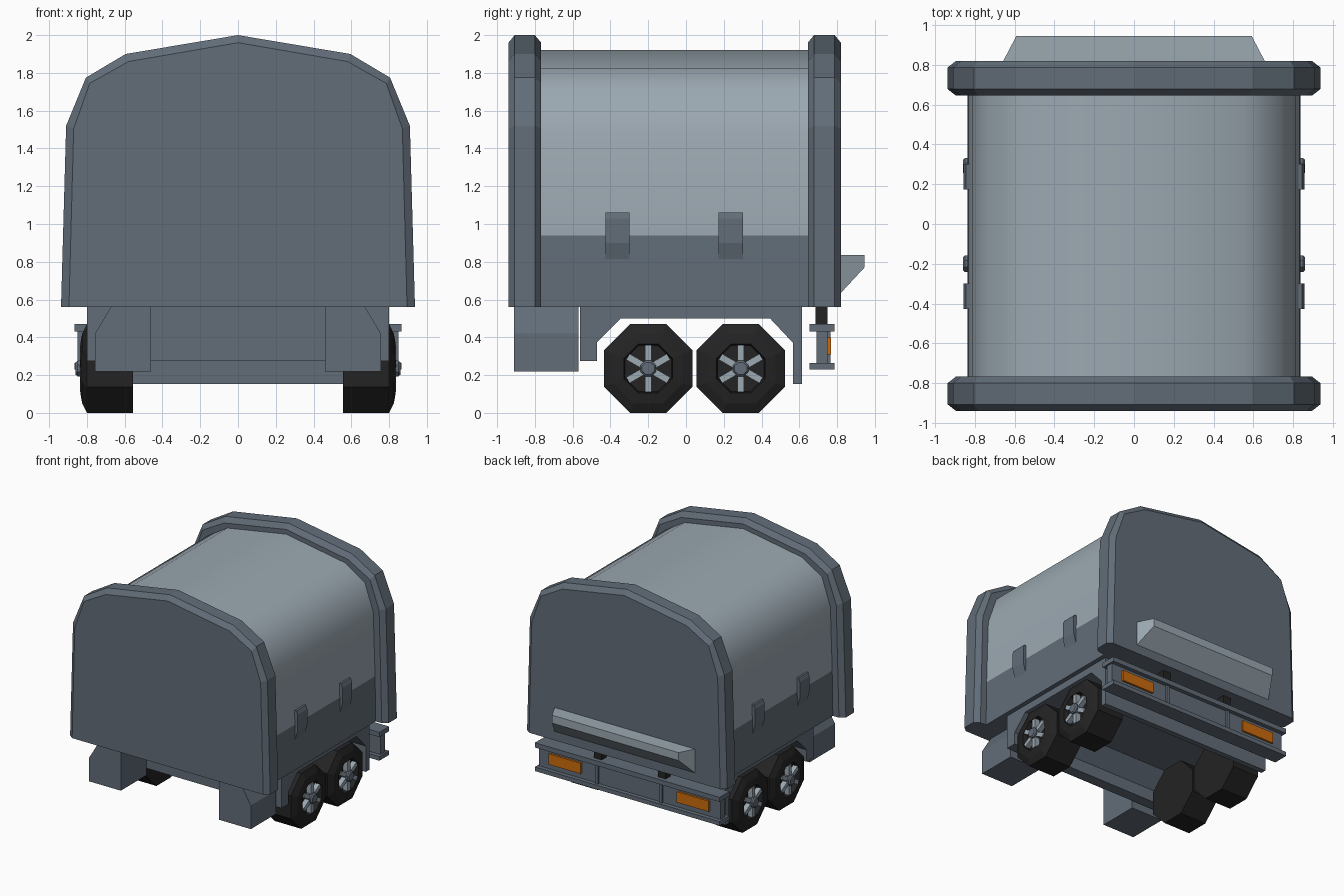
import bpy, bmesh, math
from mathutils import Matrix

if "Cube" in bpy.data.objects:
    bpy.data.objects.remove(bpy.data.objects["Cube"])


def material(name, r, g, b):
    m = bpy.data.materials.new(name)
    m.diffuse_color = (r, g, b, 1)
    m.use_nodes = True
    m.node_tree.nodes["Principled BSDF"].inputs["Base Color"].default_value = m.diffuse_color
    return m


SHELL = material("pale grey shell", 0.328, 0.392, 0.440)
FRAME = material("slate grey", 0.122, 0.153, 0.188)
RUBBER = material("black rubber", 0.017, 0.017, 0.017)
AMBER = material("amber lamp", 0.60, 0.15, 0.004)


def finish(bm, name, *mats):
    bmesh.ops.recalc_face_normals(bm, faces=bm.faces)
    me = bpy.data.meshes.new(name)
    bm.to_mesh(me)
    bm.free()
    ob = bpy.data.objects.new(name, me)
    bpy.context.collection.objects.link(ob)
    for m in mats:
        me.materials.append(m)
    return ob


def loft(name, rings, *mats, caps=True):
    """Join equal-length closed rings of 3D points."""
    bm = bmesh.new()
    loops = [[bm.verts.new(p) for p in ring] for ring in rings]
    n = len(loops[0])
    for a, b in zip(loops, loops[1:]):
        for i in range(n):
            j = (i + 1) % n
            bm.faces.new((a[i], a[j], b[j], b[i]))
    if caps:
        bm.faces.new(loops[0])
        bm.faces.new(loops[-1])
    return finish(bm, name, *mats)


def along_y(name, sections, *mats):
    return loft(name, [[(x, y, z) for x, z in pts] for y, pts in sections], *mats)


def along_x(name, pts, x0, x1, *mats):
    return loft(name, [[(x, y, z) for y, z in pts] for x in (x0, x1)], *mats)


def box(name, x0, x1, y0, y1, z0, z1, mat):
    pts = [(y0, z0), (y1, z0), (y1, z1), (y0, z1)]
    return along_x(name, pts, x0, x1, mat)


def arch(half):
    """Mirror a half profile that ends on the centre line."""
    return half + [(-x, z) for x, z in reversed(half[:-1])]


# End frames: thick bulkheads with chamfered rims
outer = arch([(.937, .56), (.91, 1.52), (.805, 1.775), (.595, 1.90), (0, 2.0)])
inner = arch([(.895, .56), (.87, 1.505), (.785, 1.745), (.58, 1.86), (0, 1.96)])
for name, y0, y1 in (("front_bulkhead", -.94, -.767), ("rear_bulkhead", .645, .82)):
    along_y(name, [(y0, inner), (y0 + .033, outer), (y1 - .033, outer), (y1, inner)], FRAME)

# Rounded shell, darker on its lower skirt
body = arch([(.838, .56), (.832, .94), (.815, 1.48), (.735, 1.71), (.55, 1.825), (0, 1.92)])
shell = along_y("body_shell", [(-.80, body), (.68, body)], SHELL, FRAME)
for p in shell.data.polygons:
    if p.center.z < .93 and abs(p.normal.y) < .5:
        p.material_index = 1
bpy.context.view_layer.objects.active = shell
shell.select_set(True)
bpy.ops.object.shade_smooth_by_angle(angle=math.radians(50))

# Chassis with wheel arch running across the full width
along_x("chassis", [(-.56, .565), (-.56, .275), (-.47, .275), (-.47, .375), (-.345, .50),
                    (.445, .50), (.567, .37), (.567, .152), (.613, .152), (.613, .565)],
        -.80, .80, FRAME)

for s, side in ((1, "right"), (-1, "left")):
    # Front tool boxes with a chamfered outer corner
    prof = [(s * x, z) for x, z in
            ((.46, .565), (.46, .22), (.757, .22), (.757, .42), (.67, .565))]
    along_y(f"front_box_{side}", [(-.91, prof), (-.57, prof)], FRAME)

    # Side latches
    for i, y in enumerate((-.363, .237)):
        prof = [(s * x, z) for x, z in
                ((.80, 1.06), (.846, 1.06), (.858, 1.03), (.858, .90), (.83, .80), (.80, .80))]
        along_y(f"latch_{side}_{i}", [(y - .064, prof), (y + .064, prof)], FRAME)

    # Wheels: eight-sided tyre with recessed rim, six spokes and hub
    for i, y in enumerate((-.20, .29)):
        def ring(x, r, n=8):
            return [(s * x, y + r * math.cos(math.tau * (k + .5) / n),
                     .235 + r * math.sin(math.tau * (k + .5) / n)) for k in range(n)]
        loft(f"tyre_{side}_{i}",
             [ring(x, r) for x, r in ((.555, .254), (.80, .254), (.825, .20),
                                      (.835, .14), (.795, .132))], RUBBER)
        loft(f"hub_{side}_{i}", [ring(.78, .045), ring(.85, .045), ring(.86, .035)], FRAME)
        bm = bmesh.new()
        for k in range(6):
            m = (Matrix.Translation((s * .812, y, .235))
                 @ Matrix.Rotation(math.tau * k / 6, 4, 'X')
                 @ Matrix.Translation((0, 0, .077))
                 @ Matrix.Diagonal((.05, .036, .095, 1)))
            bmesh.ops.create_cube(bm, size=1, matrix=m)
        finish(bm, f"spokes_{side}_{i}", SHELL)

    # Bumper posts, ribs and lamps
    x = s * .30
    box(f"bumper_post_{side}", x - .035, x + .035, .685, .75, .45, .57, RUBBER)
    box(f"bumper_rib_{side}", x - .012, x + .012, .74, .765, .26, .44, FRAME)
    x = s * .60
    box(f"lamp_{side}", x - .15, x + .15, .74, .767, .31, .40, AMBER)

# Rear bumper beam: web between two rails
box("bumper_web", -.85, .85, .69, .75, .25, .45, FRAME)
box("bumper_top_rail", -.865, .865, .655, .785, .43, .47, FRAME)
box("bumper_low_rail", -.865, .865, .655, .785, .23, .265, FRAME)

# Rear ledge, tapering outwards
loft("rear_ledge",
     [[(-w, y, z0), (w, y, z0), (w, y, .837), (-w, y, .837)]
      for w, y, z0 in ((.66, .815, .63), (.592, .945, .77))], SHELL)
